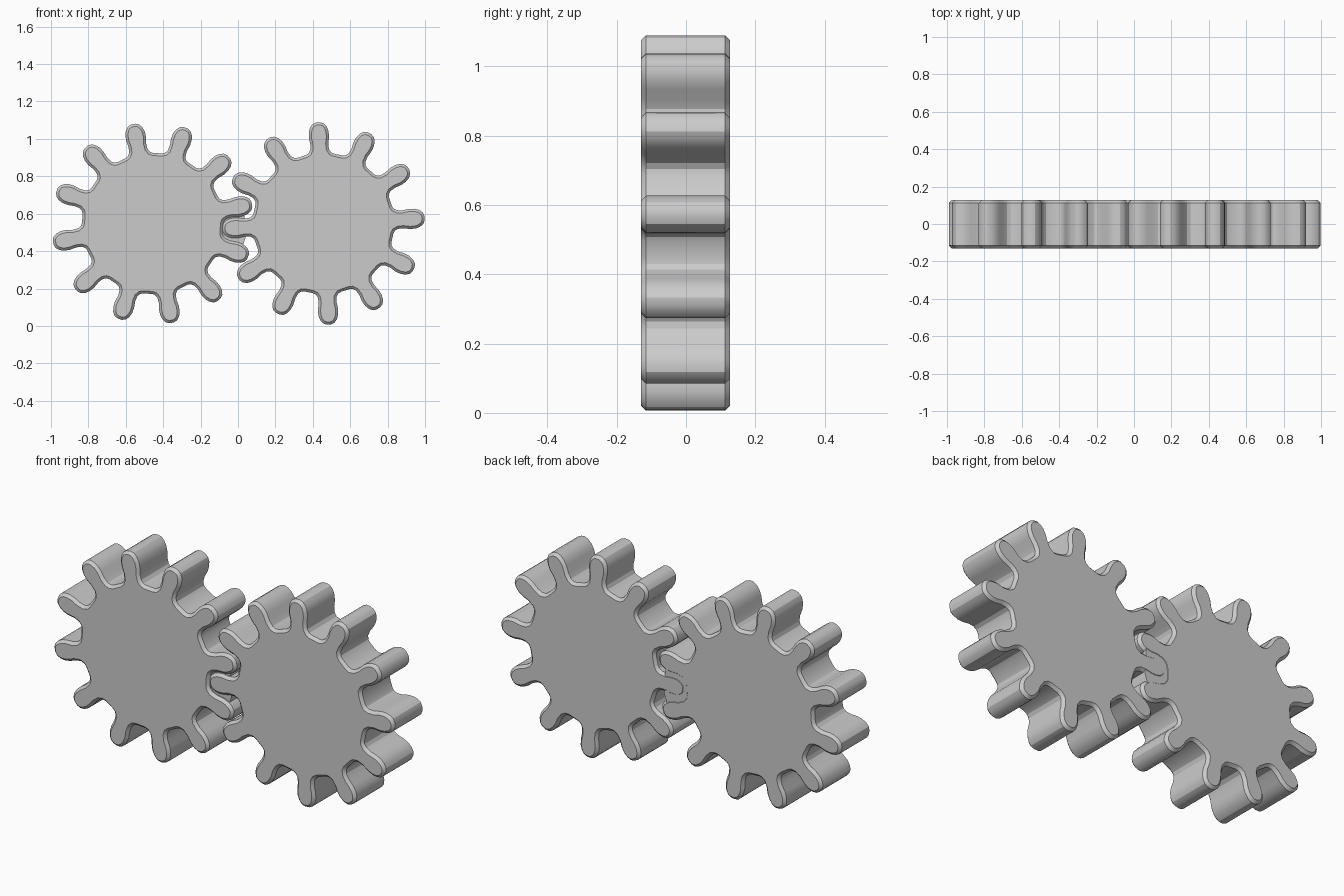
import bpy
import bmesh
from math import radians, sin, cos
from mathutils import Vector

TEETH = 12
FRONT, BACK = -0.13, 0.127
AXLE_Z = 0.548

# Half of one tooth, from valley to tip: (radial distance, half width)
HALF_TOOTH = [(0.370, 0.074), (0.378, 0.060), (0.395, 0.050), (0.425, 0.048),
              (0.460, 0.054), (0.490, 0.053), (0.515, 0.045), (0.533, 0.031),
              (0.541, 0.012)]

cube = bpy.data.objects.get("Cube")
if cube:
    bpy.data.objects.remove(cube, do_unlink=True)

grey = bpy.data.materials.new("plain_grey")
grey.use_nodes = True
colour = (0.6, 0.6, 0.6, 1)
grey.diffuse_color = colour
grey.node_tree.nodes["Principled BSDF"].inputs["Base Color"].default_value = colour


def finish(bm, name):
    """Turn a bmesh into a grey object with sharp edges kept."""
    bmesh.ops.recalc_face_normals(bm, faces=bm.faces)
    mesh = bpy.data.meshes.new(name)
    bm.to_mesh(mesh)
    bm.free()
    mesh.materials.append(grey)
    obj = bpy.data.objects.new(name, mesh)
    bpy.context.collection.objects.link(obj)
    bpy.ops.object.select_all(action="DESELECT")
    obj.select_set(True)
    bpy.context.view_layer.objects.active = obj
    bpy.ops.object.shade_smooth_by_angle(angle=radians(25))
    return obj


def extrude_outline(points, name, front, back, chamfer):
    """Extrude an x-z outline along y, with chamfered rims."""
    bm = bmesh.new()
    cap = bm.faces.new([bm.verts.new((x, front, z)) for x, z in points])
    grown = bmesh.ops.extrude_face_region(bm, geom=[cap], use_keep_orig=True)
    moved = [g for g in grown["geom"] if isinstance(g, bmesh.types.BMVert)]
    bmesh.ops.translate(bm, verts=moved, vec=Vector((0, back - front, 0)))
    bmesh.ops.recalc_face_normals(bm, faces=bm.faces)
    rims = [e for e in bm.edges if abs(e.verts[0].co.y - e.verts[1].co.y) < 1e-5]
    if chamfer:
        bmesh.ops.bevel(bm, geom=rims, offset=chamfer, offset_type="OFFSET",
                        segments=1, profile=0.5, affect="EDGES", clamp_overlap=False)
    return finish(bm, name)


def gear(name, x, first_angle):
    """Spur gear whose first tooth points at first_angle from +x."""
    tooth = [(r, -t) for r, t in HALF_TOOTH] + [(r, t) for r, t in reversed(HALF_TOOTH)]
    outline = []
    for i in range(TEETH):
        a = radians(first_angle + i * 360 / TEETH)
        for r, t in tooth:
            outline.append((x + r * cos(a) - t * sin(a),
                            AXLE_Z + r * sin(a) + t * cos(a)))
    return extrude_outline(outline, name, FRONT, BACK, 0.014)


# Two meshing gears
gear("right_gear", -0.457, 11)
gear("left_gear", 0.457, 3)

# Fused web where the teeth meet
web = [(-0.10, 0.45), (0.02, 0.41), (0.04, 0.47), (0.03, 0.65), (-0.09, 0.61)]
extrude_outline(web, "meshing_web", FRONT + 0.02, BACK - 0.002, 0)
